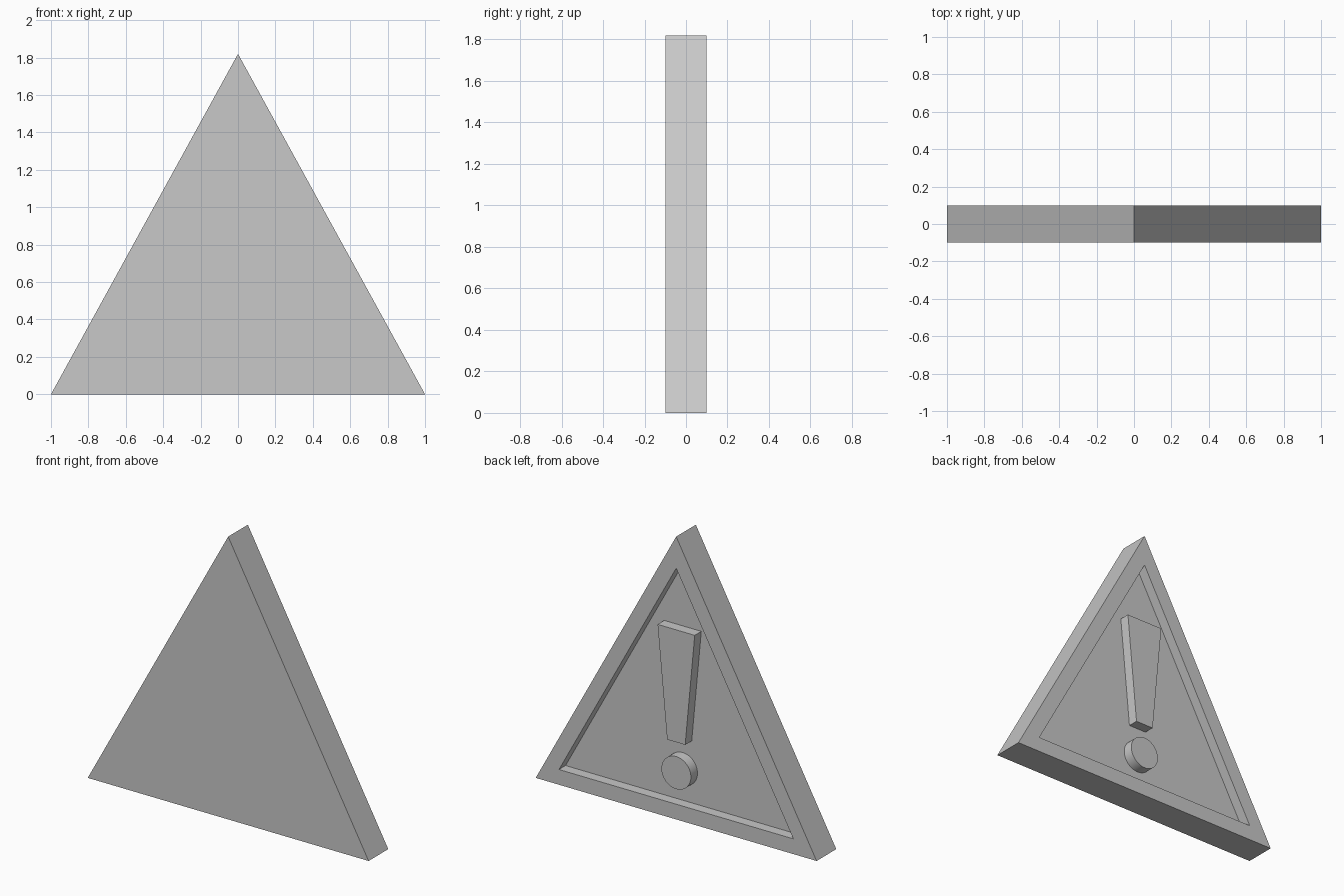
import bpy, bmesh, math

cube = bpy.data.objects.get("Cube")
if cube:
    bpy.data.objects.remove(cube, do_unlink=True)

# Single material
grey = bpy.data.materials.new("light_grey")
grey.use_nodes = True
colour = (0.58, 0.58, 0.58, 1)
grey.diffuse_color = colour
grey.node_tree.nodes["Principled BSDF"].inputs["Base Color"].default_value = colour

BACK = 0.1            # y of the back surface
RECESS = 0.067        # depth of the sunken panel
FLOOR = BACK - RECESS


def prism(name, outline, y0, y1, recess=None):
    """Extrude an x-z outline from y0 to y1, optionally sinking a panel in the y1 face."""
    bm = bmesh.new()
    base = bm.faces.new([bm.verts.new((x, y0, z)) for x, z in outline])
    ext = bmesh.ops.extrude_face_region(bm, geom=[base], use_keep_orig=True)
    for v in ext["geom"]:
        if isinstance(v, bmesh.types.BMVert):
            v.co.y = y1
    bmesh.ops.recalc_face_normals(bm, faces=bm.faces)
    if recess:
        rim, depth = recess
        panel = max(bm.faces, key=lambda f: f.calc_center_median().y)
        bmesh.ops.inset_individual(bm, faces=[panel], thickness=rim, use_even_offset=True)
        bmesh.ops.inset_individual(bm, faces=[panel], thickness=0, depth=-depth)
    mesh = bpy.data.meshes.new(name)
    bm.to_mesh(mesh)
    bm.free()
    mesh.materials.append(grey)
    obj = bpy.data.objects.new(name, mesh)
    bpy.context.collection.objects.link(obj)
    return obj


# Triangular plate with a sunken panel on its back
prism("triangle_plate", [(-1, 0), (1, 0), (0, 1.82)], -BACK, BACK, (0.098, RECESS))

# Tapered bar of the exclamation mark, flush with the rim
prism("mark_bar", [(-0.064, 0.497), (0.064, 0.497), (0.132, 1.22), (-0.132, 1.22)], FLOOR, BACK)

# Round dot below the bar
bpy.ops.mesh.primitive_cylinder_add(vertices=48, radius=0.105, depth=RECESS,
                                    location=(0, FLOOR + RECESS / 2, 0.3),
                                    rotation=(math.pi / 2, 0, 0))
dot = bpy.context.object
dot.name = "mark_dot"
dot.data.materials.append(grey)
bpy.ops.object.shade_smooth_by_angle()
